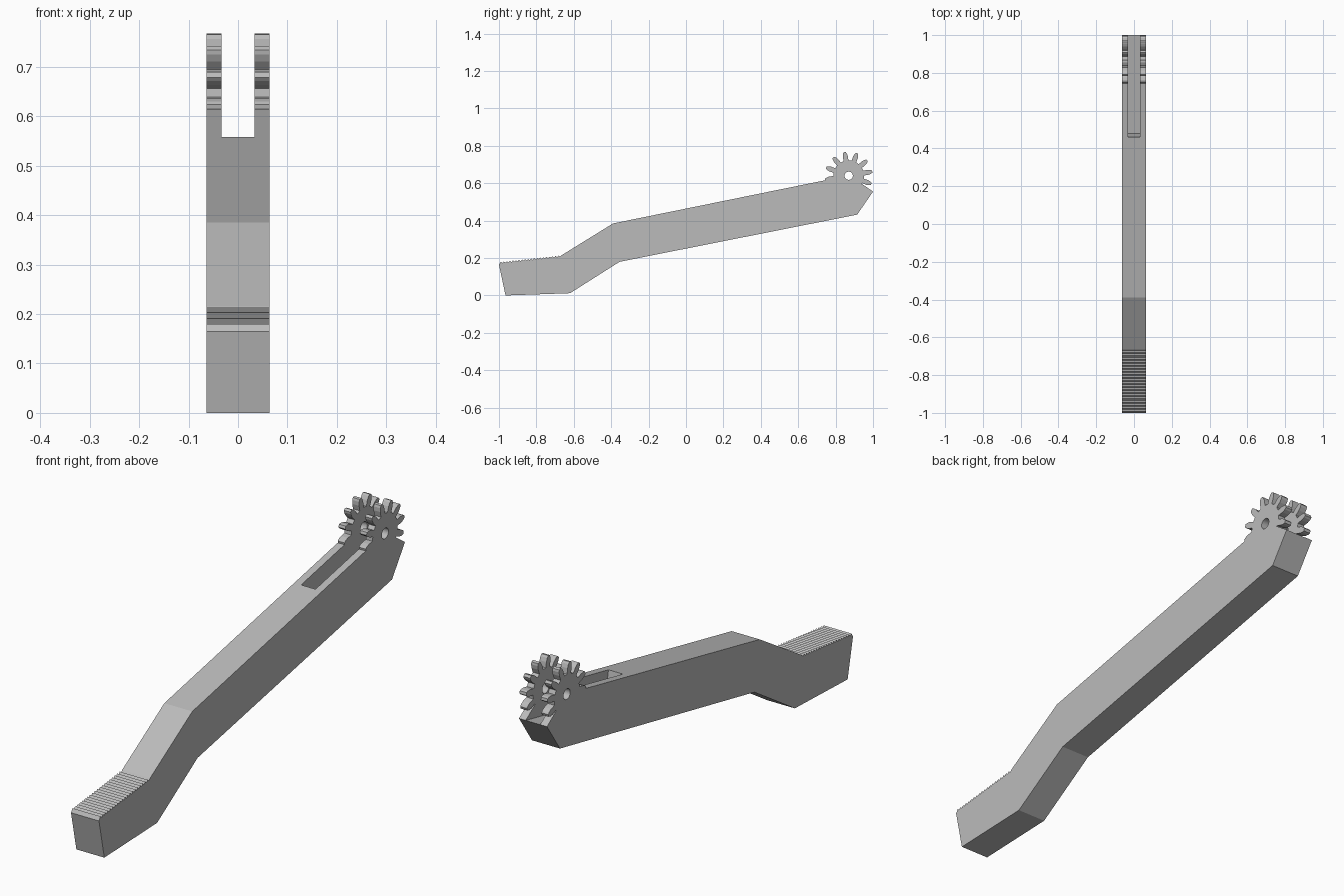
import bpy, bmesh
from math import sin, cos, radians, pi

HALF_WIDTH = 0.064
SLOT_HALF = 0.033
GEAR_Y, GEAR_Z = 0.87, 0.64

old = bpy.data.objects.get("Cube")
if old:
    bpy.data.objects.remove(old, do_unlink=True)

grey = bpy.data.materials.new("plain grey")
grey.use_nodes = True
colour = (0.5, 0.5, 0.5, 1)
grey.diffuse_color = colour
grey.node_tree.nodes["Principled BSDF"].inputs["Base Color"].default_value = colour


def prism(name, profile, half):
    """Extrude a (y, z) profile symmetrically across x."""
    bm = bmesh.new()
    face = bm.faces.new([bm.verts.new((-half, y, z)) for y, z in profile])
    ext = bmesh.ops.extrude_face_region(bm, geom=[face])
    moved = [g for g in ext["geom"] if isinstance(g, bmesh.types.BMVert)]
    bmesh.ops.translate(bm, verts=moved, vec=(2 * half, 0, 0))
    bmesh.ops.recalc_face_normals(bm, faces=bm.faces)
    mesh = bpy.data.meshes.new(name)
    bm.to_mesh(mesh)
    bm.free()
    mesh.materials.append(grey)
    obj = bpy.data.objects.new(name, mesh)
    bpy.context.collection.objects.link(obj)
    return obj


def combine(target, other, operation):
    """Apply a boolean and discard the helper object."""
    mod = target.modifiers.new(operation, "BOOLEAN")
    mod.object, mod.operation, mod.solver = other, operation, "EXACT"
    bpy.context.view_layer.objects.active = target
    bpy.ops.object.modifier_apply(modifier=mod.name)
    bpy.data.objects.remove(other, do_unlink=True)


def polar(radius, degrees):
    a = radians(degrees)
    return GEAR_Y + radius * cos(a), GEAR_Z + radius * sin(a)


# Bent arm outline, with fine grip ridges along the top of the tip
RIDGES = 20
grip = []
for i in range(RIDGES):
    for step, drop in ((0, 0), (0.5, 0.008)):
        t = (i + step) / RIDGES
        grip.append((-0.99 + 0.325 * t, 0.18 + 0.035 * t - drop))
outline = [(-0.965, 0), (-1, 0.165)] + grip + [
    (-0.665, 0.215), (-0.39, 0.385), (0.74, 0.615), (0.80, 0.615),
    (0.94, 0.597), (1, 0.555), (0.915, 0.432), (-0.355, 0.18), (-0.62, 0.012)]
finger = prism("gripper_finger", outline, HALF_WIDTH)

# Twelve-tooth gear at the raised end
flank = [(0.082, -9), (0.105, -7.5), (0.120, -5), (0.128, -2.5)]
tooth = flank + [(r, -a) for r, a in reversed(flank)]
teeth = [polar(r, 10 + 30 * k + a) for k in range(12) for r, a in tooth]
combine(finger, prism("gear", teeth, HALF_WIDTH), "UNION")

# Lengthwise slot that splits the gear in two
slot = [(0.48, 0.449), (1.1, 0.575), (1.1, 0.9), (0.395, 0.9)]
combine(finger, prism("slot_cutter", slot, SLOT_HALF), "DIFFERENCE")

# Pivot hole through both gear halves
hole = [polar(0.022, 360 * k / 32) for k in range(32)]
combine(finger, prism("hole_cutter", hole, HALF_WIDTH * 2), "DIFFERENCE")
